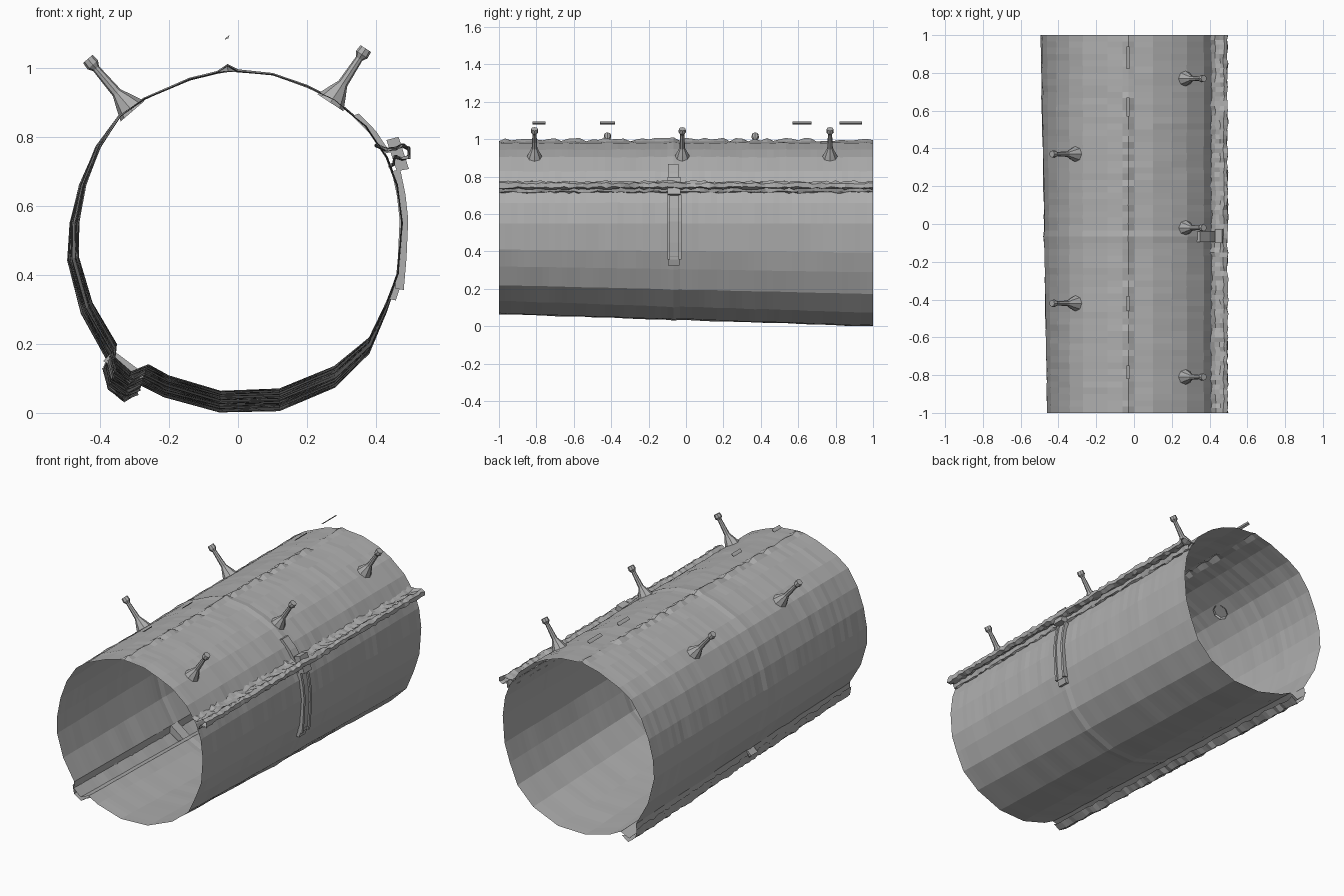
import bpy
import bmesh
import math
import random
from mathutils import Vector, noise

random.seed(4)

default_cube = bpy.data.objects.get("Cube")
if default_cube:
    bpy.data.objects.remove(default_cube, do_unlink=True)

# One plain grey for everything
grey = bpy.data.materials.new("concrete grey")
grey.use_nodes = True
colour = (0.43, 0.43, 0.43, 1)
grey.diffuse_color = colour
grey.node_tree.nodes["Principled BSDF"].inputs["Base Color"].default_value = colour


def clamp(value):
    return max(0.0, min(1.0, value))


def finish(name, bm):
    """Turn a bmesh into a named, flat shaded object."""
    mesh = bpy.data.meshes.new(name)
    bm.to_mesh(mesh)
    bm.free()
    mesh.materials.append(grey)
    obj = bpy.data.objects.new(name, mesh)
    bpy.context.scene.collection.objects.link(obj)
    return obj


def skin(bm, rings, closed):
    """Bridge neighbouring rings of vertices with quads."""
    for ring, following in zip(rings, rings[1:]):
        count = len(ring)
        for i in range(count if closed else count - 1):
            j = (i + 1) % count
            bm.faces.new((ring[i], following[i], following[j], ring[j]))


def sweep(name, profile, start, end, steps, place, closed=True, capped=False):
    """Carry an x, z profile along y; place() bends each point."""
    bm = bmesh.new()
    rings = []
    for step in range(steps + 1):
        y = start + (end - start) * step / steps
        rings.append([bm.verts.new(place(x, y, z)) for x, z in profile])
    skin(bm, rings, closed)
    if capped:
        bm.faces.new(rings[0])
        bm.faces.new(rings[-1])
    bmesh.ops.recalc_face_normals(bm, faces=bm.faces)
    return finish(name, bm)


def drift(x, y, z):
    """The tunnel widens to the left and downward toward the back."""
    along = (y + 1) / 2
    left = clamp(-x / 0.44) * clamp((0.95 - z) / 0.5)
    low = clamp((0.5 - z) / 0.38)
    return Vector((x - 0.035 * left * along, y, z - 0.065 * low * along))


def wall(x, y, z):
    """Drifted wall point with a faint seam ring and surface unevenness."""
    point = drift(x, y, z)
    outward = Vector((x, 0, z - 0.52)).normalized()
    seam = 0.005 * math.exp(-((y + 0.07) / 0.025) ** 2)
    rough = 0.004 * noise.noise(point * 9)
    if z > 0.45:
        rough += random.uniform(-0.0015, 0.0015)
    if abs(x + 0.03) < 0.01 and z > 0.9:
        rough += random.uniform(-0.012, 0.008)
    return point + outward * (seam + rough)


def ragged(x, y, z):
    return Vector((x + random.uniform(-0.005, 0.005), y,
                   z + random.uniform(-0.006, 0.006)))


def straight(x, y, z):
    return Vector((x, y, z))


# Tunnel wall: thin open shell with a crest on top and a fold at lower left
section = [
    (-.03, 1.0), (0, .988), (.1, .98), (.2, .945), (.28, .905), (.37, .83),
    (.43, .74), (.46, .66), (.475, .55), (.463, .41), (.43, .32), (.38, .22),
    (.28, .135), (.12, .07), (-.05, .065), (-.2, .11), (-.26, .14),
    (-.31, .12), (-.355, .16), (-.35, .2), (-.42, .32), (-.46, .45),
    (-.46, .55), (-.44, .66), (-.4, .77), (-.34, .86), (-.27, .91),
    (-.14, .965), (-.06, .985),
]
sweep("tunnel_wall", section, -1, 1, 60, wall)

# Side rail: ragged ledge with a rounded lip along the right of the wall
rail = [
    (.4, .775), (.43, .762), (.455, .765), (.475, .775), (.495, .765),
    (.495, .742), (.475, .735), (.455, .742), (.45, .72), (.44, .715),
]
sweep("side_rail", rail, -1, 1, 80, ragged, closed=False)

# Lower ledge: ragged strip hanging on the fold
ledge = [(-.27, .12), (-.31, .1), (-.35, .13), (-.36, .18)]
sweep("lower_ledge", ledge, -1, 1, 70,
      lambda x, y, z: drift(*ragged(x, y, z)), closed=False)


def strap(name, path, start, end, depth):
    """Solid band following a path on the wall, raised by depth."""
    outer = [(x + depth, z + depth * (z - 0.52)) for x, z in path]
    return sweep(name, path + outer[::-1], start, end, 2, straight, capped=True)


# Bracket: upper strap over the rail, lower panel with raised edges, and clasp
upper_path = [(.33, .86), (.38, .81), (.42, .75)]
strap("bracket_upper", upper_path, -.095, -.04, .02)
strap("bracket_rail_grip", [(.43, .79), (.46, .7)], -.1, -.03, .035)
lower_path = [(.445, .7), (.46, .63), (.468, .56), (.463, .45), (.455, .36)]
strap("bracket_panel", lower_path, -.09, -.04, .016)
for side, y in (("front", -.1), ("back", -.04)):
    strap("bracket_edge_" + side, lower_path, y, y + .015, .025)
strap("bracket_clasp", [(.452, .38), (.435, .33)], -.095, -.035, .022)


def peg(name, base, tip):
    """Round stem with a flared foot and a small knob."""
    base, tip = Vector(base), Vector(tip)
    axis = tip - base
    turn = axis.to_track_quat("Z", "Y")
    bm = bmesh.new()
    rings = []
    for t, radius in ((-.08, .045), (.12, .03), (.3, .015), (.8, .011),
                      (.88, .02), (1, .018)):
        ring = []
        for i in range(8):
            angle = math.tau * i / 8
            spoke = Vector((math.cos(angle), math.sin(angle), 0)) * radius
            ring.append(bm.verts.new(base + axis * t + turn @ spoke))
        rings.append(ring)
    skin(bm, rings, True)
    bm.faces.new(rings[-1])
    bmesh.ops.recalc_face_normals(bm, faces=bm.faces)
    finish(name, bm)


# Pegs: three on the right shoulder, two on the left
for label, y in (("front", -.81), ("middle", -.02), ("back", .77)):
    peg("right_peg_" + label, (.275, y, .91), (.37, y, 1.055))
for label, y in (("front", -.42), ("back", .37)):
    peg("left_peg_" + label, (-.315, y, .885), (-.435, y, 1.025))

# Small clamp at the lower ledge
clamp_block = [(-.31, .1), (-.28, .12), (-.36, .18), (-.39, .15)]
sweep("ledge_clamp", clamp_block, -.1, -.04, 1, straight, capped=True)

# Loose slivers of hanging wire above the crest
sliver = [(-.04, 1.08), (-.028, 1.085), (-.025, 1.094), (-.035, 1.086)]
for label, start, end in (("first", -.82, -.75), ("second", -.46, -.38),
                          ("third", .57, .67), ("fourth", .82, .94)):
    sweep("wire_sliver_" + label, sliver, start, end, 2, straight, capped=True)
